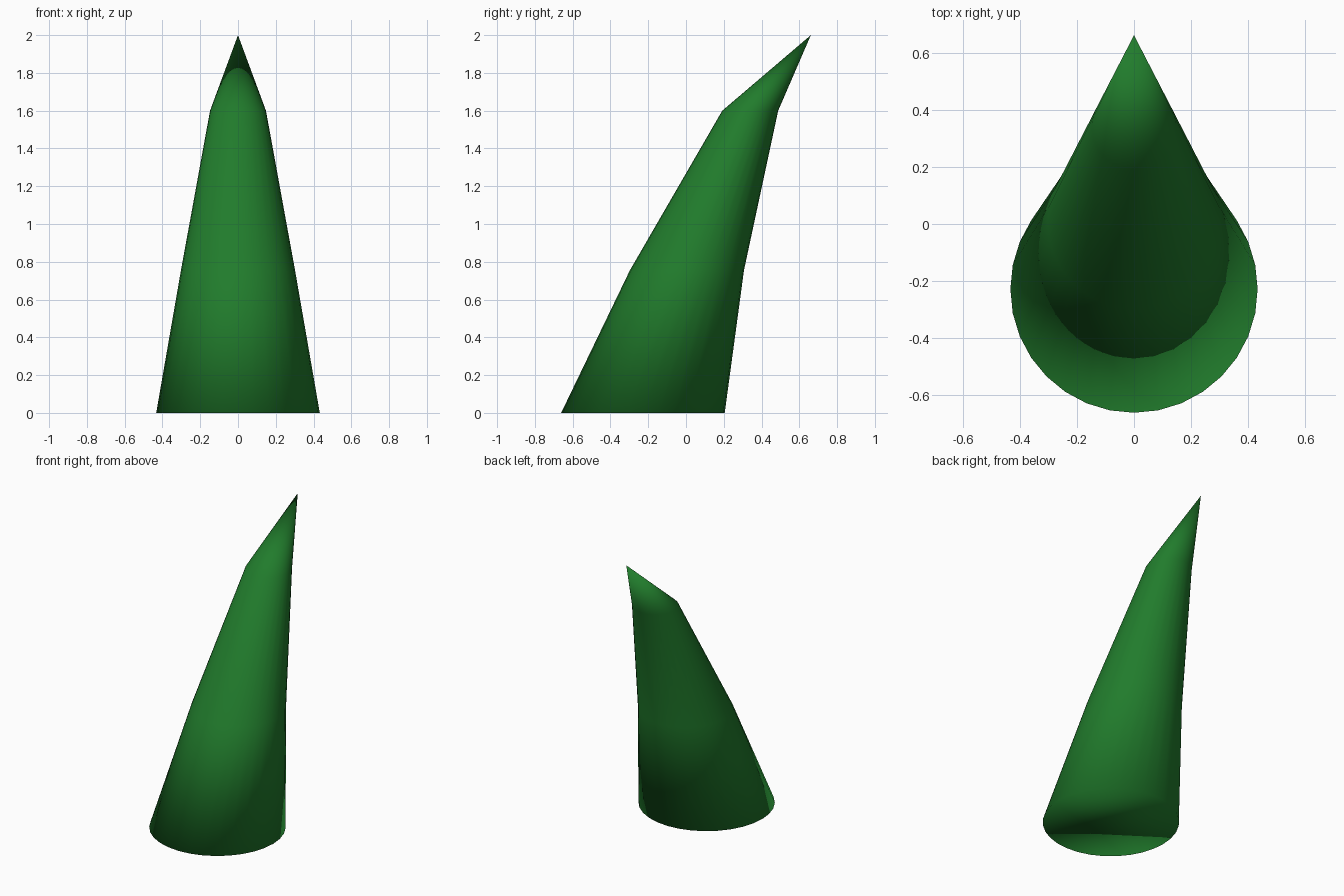
import bpy, bmesh
from math import sin, cos, tau

if "Cube" in bpy.data.objects:
    bpy.data.objects.remove(bpy.data.objects["Cube"])

SIDES = 32
# Horizontal rings of the leaning spike: (height, centre y, radius)
RINGS = [(0.0, -0.228, 0.433), (0.755, 0.005, 0.302), (1.6, 0.34, 0.148)]
TIP = (0, 0.661, 2.0)

bm = bmesh.new()
rings = [[bm.verts.new((r * sin(tau * i / SIDES), cy - r * cos(tau * i / SIDES), z))
          for i in range(SIDES)] for z, cy, r in RINGS]
tip = bm.verts.new(TIP)

# Side walls, pointed tip and closed base
for i in range(SIDES):
    j = (i + 1) % SIDES
    for low, high in zip(rings, rings[1:]):
        bm.faces.new((low[i], low[j], high[j], high[i]))
    bm.faces.new((rings[-1][i], rings[-1][j], tip))
bm.faces.new(rings[0][::-1])
for f in bm.faces:
    f.smooth = True

mesh = bpy.data.meshes.new("leaning_spike")
bm.to_mesh(mesh)
bm.free()
spike = bpy.data.objects.new("leaning_spike", mesh)
bpy.context.collection.objects.link(spike)

# Dark green surface
green = bpy.data.materials.new("green")
green.diffuse_color = (0.015, 0.2, 0.025, 1)
green.use_nodes = True
green.node_tree.nodes["Principled BSDF"].inputs["Base Color"].default_value = green.diffuse_color
mesh.materials.append(green)
